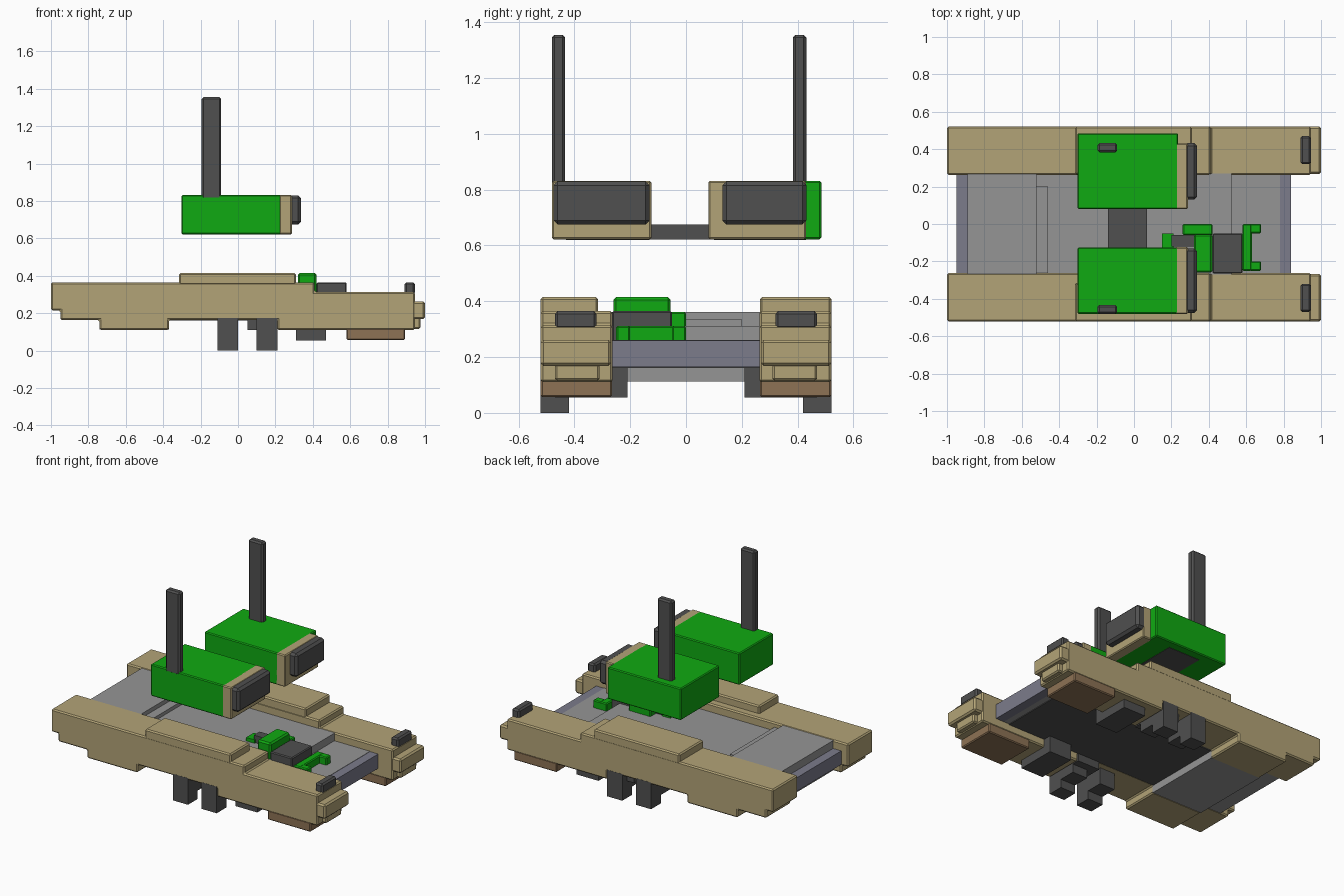
import bpy, bmesh


def mat(name, r, g, b):
    m = bpy.data.materials.new(name)
    m.diffuse_color = (r, g, b, 1)
    return m


TAN = mat("tan", 0.45, 0.37, 0.185)
GREEN = mat("green", 0.005, 0.40, 0.006)
DARK = mat("dark", 0.08, 0.08, 0.08)
GREY = mat("grey", 0.30, 0.30, 0.30)
BLUE = mat("blue_grey", 0.20, 0.20, 0.26)
RUST = mat("rust", 0.27, 0.17, 0.09)


def prism(name, profile, y0, y1, material, bevel=0.0):
    """Extrude an x-z outline from y0 to y1."""
    bm = bmesh.new()
    face = bm.faces.new([bm.verts.new((x, y0, z)) for x, z in profile])
    ext = bmesh.ops.extrude_face_region(bm, geom=[face])
    for v in ext["geom"]:
        if isinstance(v, bmesh.types.BMVert):
            v.co.y = y1
    bmesh.ops.recalc_face_normals(bm, faces=bm.faces)
    me = bpy.data.meshes.new(name)
    bm.to_mesh(me)
    bm.free()
    me.materials.append(material)
    ob = bpy.data.objects.new(name, me)
    bpy.context.collection.objects.link(ob)
    if bevel:
        mod = ob.modifiers.new("bevel", "BEVEL")
        mod.width = bevel
        mod.segments = 1
    return ob


def box(name, x, y, z, material, bevel=0.0):
    pts = [(x[0], z[0]), (x[1], z[0]), (x[1], z[1]), (x[0], z[1])]
    return prism(name, pts, y[0], y[1], material, bevel)


# Deck in descending steps, with end strips and a lower slab at the rear
box("rear_deck", (-0.89, -0.52), (-0.27, 0.27), (0.165, 0.362), GREY)
box("deck_ridge", (-0.52, -0.46), (-0.27, 0.20), (0.165, 0.335), GREY)
box("middle_deck", (-0.52, 0.52), (-0.27, 0.27), (0.165, 0.312), GREY)
box("front_deck", (0.52, 0.78), (-0.27, 0.27), (0.165, 0.262), GREY)
box("front_edge", (0.78, 0.84), (-0.27, 0.27), (0.165, 0.26), BLUE)
box("rear_edge", (-0.95, -0.89), (-0.27, 0.27), (0.22, 0.31), BLUE)
box("belly_plate", (-0.37, 0.74), (-0.265, 0.265), (0.16, 0.17), DARK)
box("rear_belly_slab", (-0.74, -0.37), (-0.27, 0.27), (0.112, 0.17), GREY)

# Stepped side rails and running gear, both sides
rail = [(-1, 0.215), (-0.95, 0.215), (-0.95, 0.163), (-0.74, 0.163),
        (-0.74, 0.11), (-0.37, 0.11), (-0.37, 0.163), (0.21, 0.163),
        (0.21, 0.11), (0.945, 0.11), (0.945, 0.314), (0.41, 0.314),
        (0.41, 0.365), (-1, 0.365)]
for s, side in ((-1, "right"), (1, "left")):
    def span(a, b):
        return tuple(sorted((s * a, s * b)))

    y0, y1 = span(0.263, 0.521)
    prism(side + "_rail", rail, y0, y1, TAN, 0.008)
    box(side + "_rail_cap", (-0.315, 0.31), span(0.265 if s > 0 else 0.315, 0.521),
        (0.35, 0.415), TAN, 0.008)
    box(side + "_skid", (0.58, 0.893), span(0.265, 0.521), (0.057, 0.12), RUST, 0.006)
    box(side + "_nose", (0.93, 1.0), span(0.268, 0.521), (0.168, 0.262), TAN, 0.01)
    box(side + "_nose_lug", (0.93, 0.975), span(0.31, 0.47), (0.115, 0.22), TAN, 0.008)
    box(side + "_lamp", (0.89, 0.945), span(0.32, 0.47), (0.30, 0.365), DARK, 0.01)
    for i, x in enumerate(((-0.11, 0.0), (0.1, 0.21))):
        box(f"{side}_leg_{i}", x, span(0.42, 0.522), (0, 0.175), DARK)
    box(side + "_gear_cross", (0.05, 0.21), span(0.26, 0.47), (0.11, 0.17), DARK)
    box(side + "_gear_foot", (0.1, 0.21), span(0.31, 0.43), (0.055, 0.12), DARK)
    box(side + "_gear_hub", (-0.11, 0.0), span(0.31, 0.43), (0.055, 0.17), DARK)
    box(side + "_gear_pad", (0.31, 0.47), span(0.21, 0.47), (0.055, 0.165), DARK)

# Deck console with green fittings
box("console", (0.42, 0.58), (-0.265, -0.05), (0.25, 0.365), DARK, 0.006)
box("console_cover", (0.32, 0.42), (-0.26, -0.055), (0.30, 0.415), GREEN, 0.01)
box("console_lip", (0.26, 0.42), (-0.06, 0.0), (0.30, 0.362), GREEN, 0.006)
box("console_base", (0.2, 0.33), (-0.12, -0.06), (0.30, 0.36), DARK)
box("console_hook", (0.15, 0.21), (-0.13, -0.05), (0.30, 0.335), GREEN)
box("clip_bar", (0.58, 0.63), (-0.25, 0.0), (0.25, 0.312), GREEN, 0.006)
for i, y in enumerate(((-0.25, -0.2), (-0.05, 0.0))):
    box(f"clip_tip_{i}", (0.62, 0.68), y, (0.25, 0.312), GREEN, 0.006)

# Floating pods: green body, tan collar, dark nozzle and mast
pods = (("right", (-0.48, -0.125), (-0.481, -0.124), (-0.475, -0.13), (-0.481, -0.433)),
        ("left", (0.08, 0.485), (0.08, 0.43), (0.13, 0.432), (0.383, 0.432)))
for side, body, collar, nozzle, mast in pods:
    box(side + "_pod", (-0.302, 0.235), body, (0.622, 0.832), GREEN, 0.006)
    box(side + "_pod_collar", (0.22, 0.288), collar, (0.622, 0.832), TAN, 0.006)
    box(side + "_pod_nozzle", (0.27, 0.337), nozzle, (0.675, 0.83), DARK, 0.015)
    box(side + "_mast", (-0.195, -0.09), mast, (0.81, 1.355), DARK, 0.01)
box("pod_bridge", (-0.14, 0.07), (-0.14, 0.1), (0.622, 0.675), DARK)
for side, y in (("right", (-0.43, -0.13)), ("left", (0.1, 0.43))):
    box(side + "_pod_underplate", (-0.14, 0.09), y, (0.62, 0.64), DARK)
